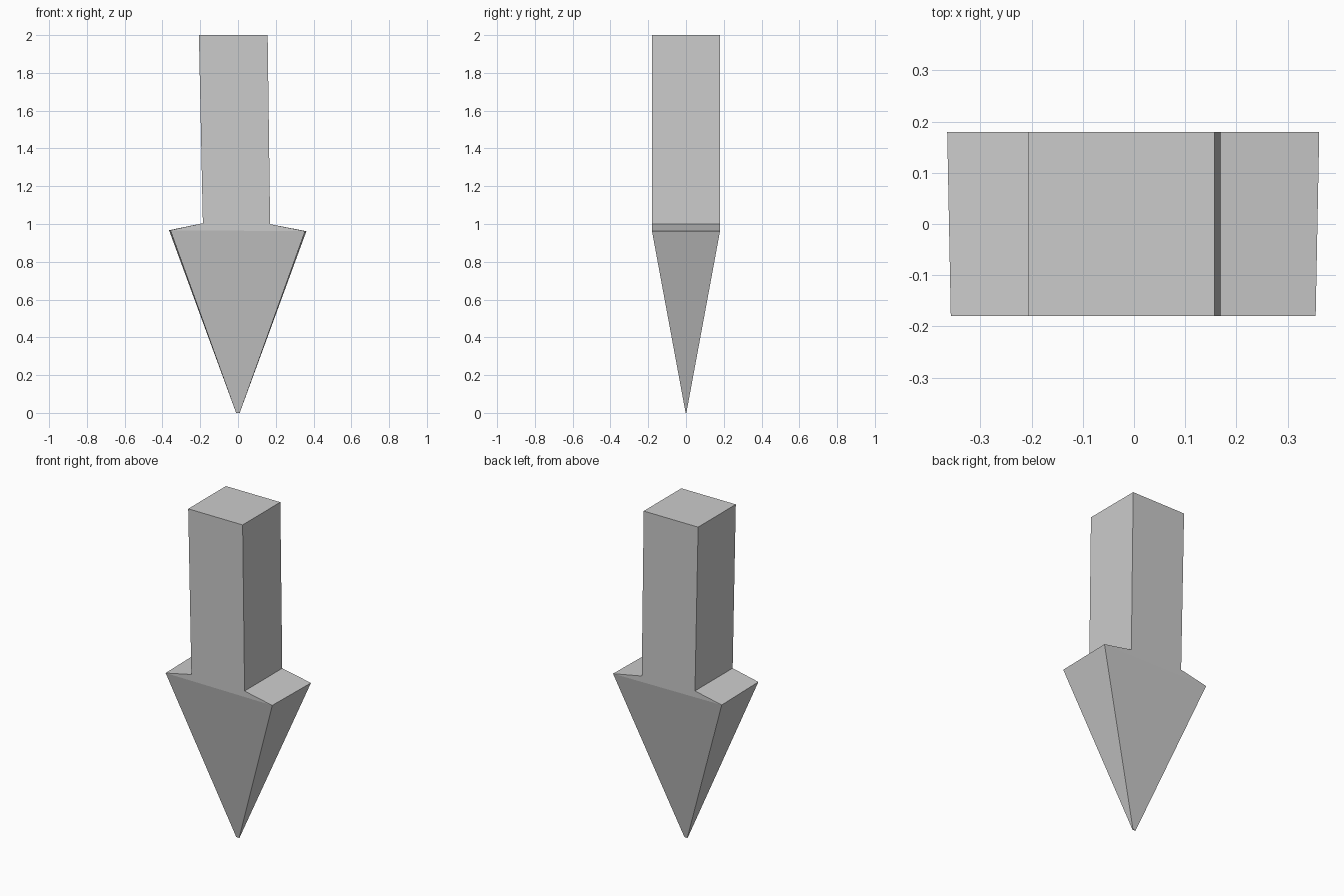
import bpy, bmesh

if "Cube" in bpy.data.objects:
    bpy.data.objects.remove(bpy.data.objects["Cube"])

# Rings from tip to top: left x, right x, left z, right z, half depth, extra width at the back
RINGS = [
    (-0.010, 0.009, 0.000, 0.000, 0.002, 0.000),   # tip
    (-0.358, 0.355, 0.967, 0.962, 0.180, 0.007),   # barb
    (-0.186, 0.170, 1.004, 0.999, 0.180, 0.000),   # shaft foot
    (-0.207, 0.157, 2.000, 2.000, 0.180, 0.000),   # shaft top
]


def ring_verts(bm, left, right, z_left, z_right, depth, flare):
    corners = [(left, -depth, z_left), (right, -depth, z_right),
               (right + flare, depth, z_right), (left - flare, depth, z_left)]
    return [bm.verts.new(c) for c in corners]


# Down-pointing arrow: the tapered head and the slightly leaning shaft in one shell
bm = bmesh.new()
loops = [ring_verts(bm, *r) for r in RINGS]
for low, high in zip(loops, loops[1:]):
    for i in range(4):
        j = (i + 1) % 4
        bm.faces.new((low[i], low[j], high[j], high[i]))
bm.faces.new(loops[0][::-1])
bm.faces.new(loops[-1])
bmesh.ops.recalc_face_normals(bm, faces=bm.faces)

mesh = bpy.data.meshes.new("down_arrow")
bm.to_mesh(mesh)
bm.free()
arrow = bpy.data.objects.new("down_arrow", mesh)
bpy.context.collection.objects.link(arrow)
